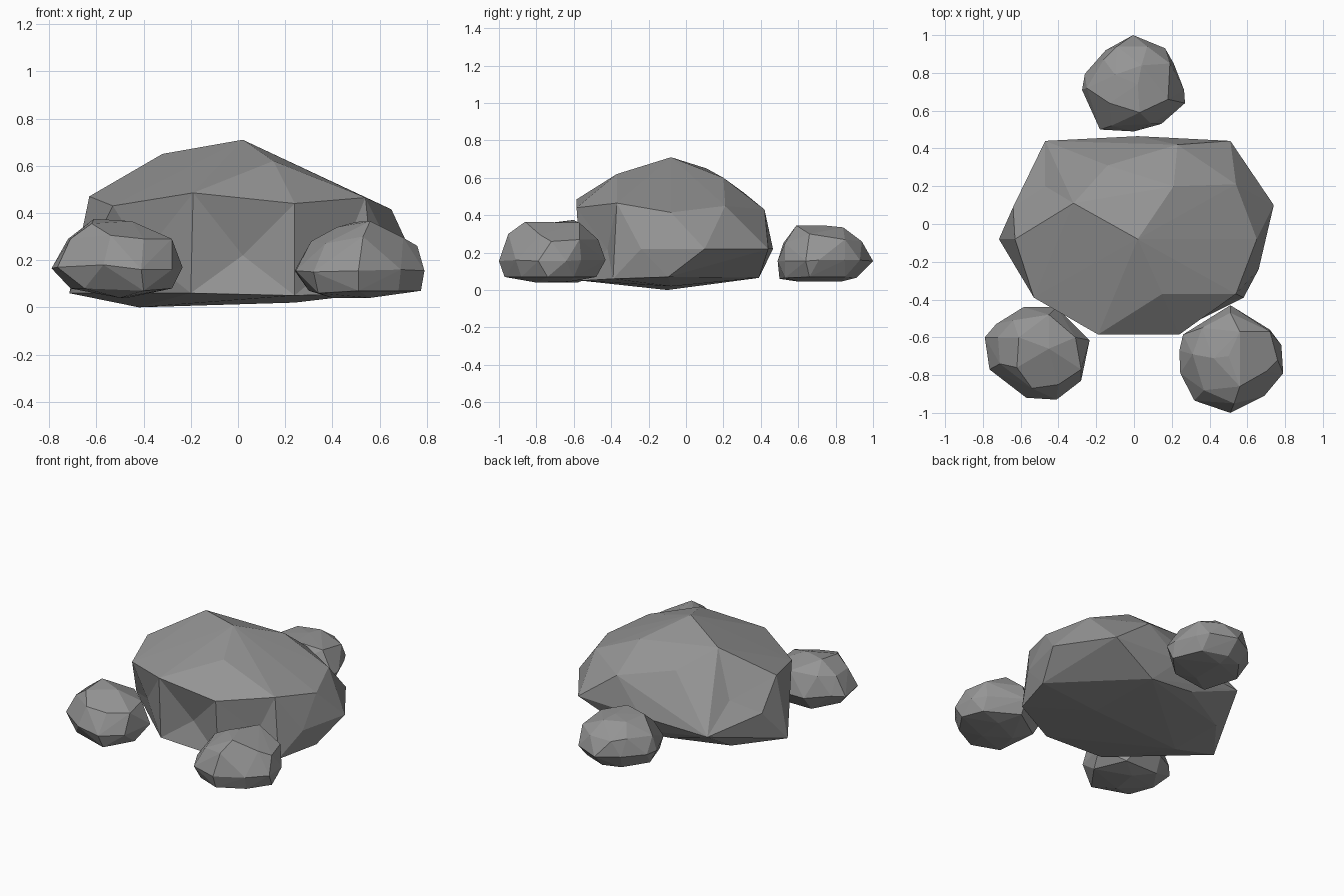
import bpy, bmesh, math
from mathutils import Vector

stone = bpy.data.materials.new("stone grey")
stone.diffuse_color = (0.30, 0.30, 0.30, 1)


def rock(name, *rings, dents=()):
    """Flat-faceted boulder: the hull around rings of corner points.
    Each dent is a hull corner and the place it is pushed in to."""
    bm = bmesh.new()
    for ring in rings:
        for p in ring:
            bm.verts.new(p)
    for start, end in dents:
        bm.verts.new(start)
    bmesh.ops.convex_hull(bm, input=bm.verts[:])
    loose = [v for v in bm.verts if not v.link_faces]
    bmesh.ops.delete(bm, geom=loose, context='VERTS')
    for start, end in dents:
        for v in bm.verts:
            if (v.co - Vector(start)).length < 0.001:
                v.co = end
    bmesh.ops.dissolve_limit(bm, angle_limit=math.radians(0.5),
                             verts=bm.verts[:], edges=bm.edges[:])
    bmesh.ops.recalc_face_normals(bm, faces=bm.faces[:])
    mesh = bpy.data.meshes.new(name)
    bm.to_mesh(mesh)
    bm.free()
    mesh.materials.append(stone)
    obj = bpy.data.objects.new(name, mesh)
    bpy.context.collection.objects.link(obj)
    return obj


# Large central boulder: crown, shoulder, waist, base
rock("large_boulder",
     [(0.02, -0.08, 0.71), (-0.32, 0.11, 0.65), (0.15, -0.37, 0.62), (0.21, 0.20, 0.60),
      (-0.14, 0.31, 0.52)],
     [(-0.19, -0.585, 0.485), (0.24, -0.585, 0.44), (0.54, -0.37, 0.465), (0.65, -0.08, 0.415),
      (0.54, 0.21, 0.45), (0.23, 0.42, 0.43), (-0.63, -0.08, 0.47), (-0.53, -0.39, 0.43),
      (-0.64, 0.09, 0.275)],
     [(0.74, 0.10, 0.22), (0.66, -0.24, 0.22), (0.51, 0.44, 0.22), (0.02, 0.465, 0.22),
      (-0.47, 0.44, 0.20)],
     [(-0.715, -0.08, 0.06), (-0.20, -0.55, 0.06), (0.24, -0.56, 0.05), (0.58, -0.39, 0.06),
      (0.66, -0.095, 0.07), (0.18, 0.39, 0.065), (-0.14, 0.39, 0.09), (-0.49, 0.21, 0.06),
      (-0.42, -0.10, 0.0), (0.24, -0.08, 0.02)],
     dents=[((0.02, -0.60, 0.22), (0.02, -0.51, 0.22)),
            ((-0.44, -0.47, 0.22), (-0.40, -0.41, 0.22)),
            ((0.46, -0.49, 0.22), (0.44, -0.42, 0.22)),
            ((-0.48, 0.21, 0.44), (-0.47, 0.20, 0.36))])

# Small front left boulder: crown, shoulder, waist, base
rock("front_left_boulder",
     [(-0.61, -0.60, 0.375), (-0.45, -0.66, 0.365), (-0.62, -0.76, 0.355)],
     [(-0.71, -0.74, 0.29), (-0.54, -0.87, 0.305), (-0.28, -0.77, 0.29), (-0.31, -0.60, 0.30),
      (-0.40, -0.85, 0.29), (-0.45, -0.48, 0.30), (-0.64, -0.51, 0.30), (-0.72, -0.60, 0.29)],
     [(-0.79, -0.60, 0.165), (-0.765, -0.77, 0.17), (-0.57, -0.92, 0.18),
      (-0.41, -0.93, 0.16), (-0.28, -0.83, 0.16), (-0.235, -0.615, 0.17), (-0.41, -0.44, 0.16),
      (-0.585, -0.44, 0.16), (-0.73, -0.53, 0.18)],
     [(-0.71, -0.66, 0.08), (-0.65, -0.82, 0.08), (-0.40, -0.89, 0.07), (-0.28, -0.72, 0.08),
      (-0.36, -0.50, 0.07), (-0.60, -0.50, 0.07), (-0.47, -0.58, 0.04), (-0.50, -0.76, 0.04)])

# Small front right boulder
rock("front_right_boulder",
     [(0.42, -0.71, 0.34), (0.56, -0.57, 0.36), (0.56, -0.86, 0.365), (0.50, -0.70, 0.362)],
     [(0.31, -0.69, 0.28), (0.37, -0.88, 0.27), (0.53, -0.95, 0.30), (0.70, -0.78, 0.295),
      (0.76, -0.72, 0.26), (0.72, -0.57, 0.27), (0.51, -0.47, 0.27), (0.36, -0.55, 0.27)],
     [(0.24, -0.67, 0.155), (0.26, -0.585, 0.16), (0.51, -0.43, 0.16), (0.72, -0.56, 0.16),
      (0.78, -0.64, 0.155), (0.79, -0.79, 0.155), (0.69, -0.91, 0.16), (0.51, -1.0, 0.155),
      (0.32, -0.935, 0.15), (0.245, -0.79, 0.155)],
     [(0.30, -0.62, 0.07), (0.51, -0.48, 0.07), (0.72, -0.60, 0.07), (0.775, -0.74, 0.07),
      (0.68, -0.88, 0.07), (0.51, -0.97, 0.07), (0.34, -0.89, 0.06), (0.40, -0.70, 0.04),
      (0.56, -0.80, 0.04), (0.58, -0.62, 0.045)])

# Small back boulder
rock("back_boulder",
     [(-0.10, 0.79, 0.34), (0.04, 0.84, 0.335), (0.02, 0.74, 0.345), (-0.13, 0.64, 0.345),
      (0.03, 0.59, 0.345)],
     [(-0.09, 0.94, 0.26), (0.19, 0.85, 0.27), (0.18, 0.66, 0.30), (0.09, 0.53, 0.25),
      (-0.12, 0.52, 0.25), (-0.25, 0.72, 0.26), (-0.16, 0.87, 0.27), (0.07, 0.94, 0.26)],
     [(-0.005, 1.0, 0.155), (0.165, 0.93, 0.16), (0.21, 0.85, 0.16), (0.265, 0.71, 0.16),
      (0.27, 0.64, 0.155), (0.145, 0.53, 0.155), (0.0, 0.49, 0.155), (-0.18, 0.50, 0.155),
      (-0.275, 0.71, 0.16), (-0.26, 0.795, 0.16), (-0.15, 0.92, 0.16)],
     [(0.0, 0.91, 0.065), (0.16, 0.85, 0.07), (0.24, 0.66, 0.07), (0.11, 0.53, 0.065),
      (-0.15, 0.50, 0.06), (-0.23, 0.72, 0.07), (-0.12, 0.87, 0.065), (0.0, 0.83, 0.045),
      (0.0, 0.60, 0.045)])
